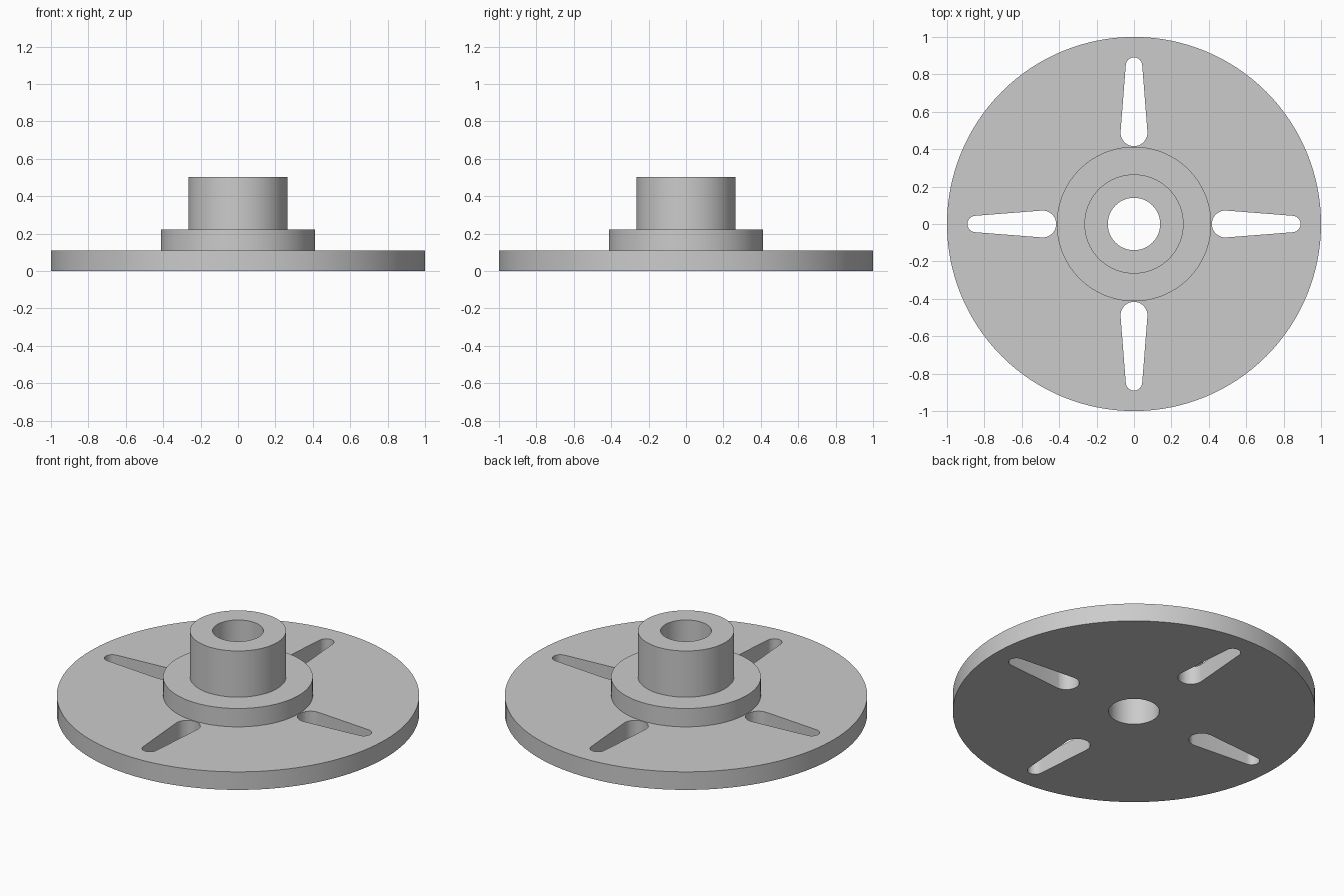
import bpy
import bmesh
from math import acos, cos, pi, radians, sin, tau

cube = bpy.data.objects.get("Cube")
if cube:
    bpy.data.objects.remove(cube, do_unlink=True)

PLATE_TOP, COLLAR_TOP, HUB_TOP = 0.11, 0.222, 0.503
PLATE_R, COLLAR_R, HUB_R, BORE_R = 1.0, 0.413, 0.265, 0.14
SEGMENTS = 128

grey = bpy.data.materials.new("plain grey")
grey.use_nodes = True
colour = (0.6, 0.6, 0.6, 1)
grey.diffuse_color = colour
grey.node_tree.nodes["Principled BSDF"].inputs["Base Color"].default_value = colour


def make_object(name, bm):
    bmesh.ops.recalc_face_normals(bm, faces=bm.faces)
    mesh = bpy.data.meshes.new(name)
    bm.to_mesh(mesh)
    bm.free()
    mesh.materials.append(grey)
    obj = bpy.data.objects.new(name, mesh)
    bpy.context.collection.objects.link(obj)
    return obj


def lathe(name, profile):
    """Turn a closed (radius, height) profile around the z axis."""
    bm = bmesh.new()
    rings = []
    for i in range(SEGMENTS):
        a = tau * i / SEGMENTS
        rings.append([bm.verts.new((r * cos(a), r * sin(a), z)) for r, z in profile])
    for i, ring in enumerate(rings):
        following = rings[(i + 1) % SEGMENTS]
        for j in range(len(profile)):
            k = (j + 1) % len(profile)
            bm.faces.new((ring[j], following[j], following[k], ring[k]))
    return make_object(name, bm)


def arc(centre, radius, start, end, steps=16):
    for i in range(steps + 1):
        a = start + (end - start) * i / steps
        yield centre + radius * cos(a), radius * sin(a)


def slot_cutters(inner=0.488, inner_r=0.072, outer=0.847, outer_r=0.044):
    """Four tapered slots with round ends, as upright prisms."""
    tangent = acos((inner_r - outer_r) / (outer - inner))
    outline = list(arc(outer, outer_r, -tangent, tangent))
    outline += arc(inner, inner_r, tangent, tau - tangent)
    bm = bmesh.new()
    for turn in range(4):
        c, s = cos(turn * pi / 2), sin(turn * pi / 2)
        base = bm.faces.new([bm.verts.new((x * c - y * s, x * s + y * c, -0.1))
                             for x, y in outline])
        prism = bmesh.ops.extrude_face_region(bm, geom=[base])["geom"]
        top = [v for v in prism if isinstance(v, bmesh.types.BMVert)]
        bmesh.ops.translate(bm, verts=top, vec=(0, 0, PLATE_TOP + 0.2))
    return make_object("slot_cutter", bm)


# Plate, collar and hub turned as one bored piece
flange = lathe("flanged_hub", [
    (BORE_R, 0), (PLATE_R, 0), (PLATE_R, PLATE_TOP), (COLLAR_R, PLATE_TOP),
    (COLLAR_R, COLLAR_TOP), (HUB_R, COLLAR_TOP), (HUB_R, HUB_TOP), (BORE_R, HUB_TOP)])

# Slots cut through the plate
cutter = slot_cutters()
cut = flange.modifiers.new("slots", "BOOLEAN")
cut.operation = "DIFFERENCE"
cut.solver = "EXACT"
cut.object = cutter

bpy.ops.object.select_all(action="DESELECT")
flange.select_set(True)
bpy.context.view_layer.objects.active = flange
bpy.ops.object.modifier_apply(modifier=cut.name)
bpy.data.objects.remove(cutter, do_unlink=True)

# Smooth round walls with crisp rims
bpy.ops.object.shade_smooth_by_angle(angle=radians(30))
